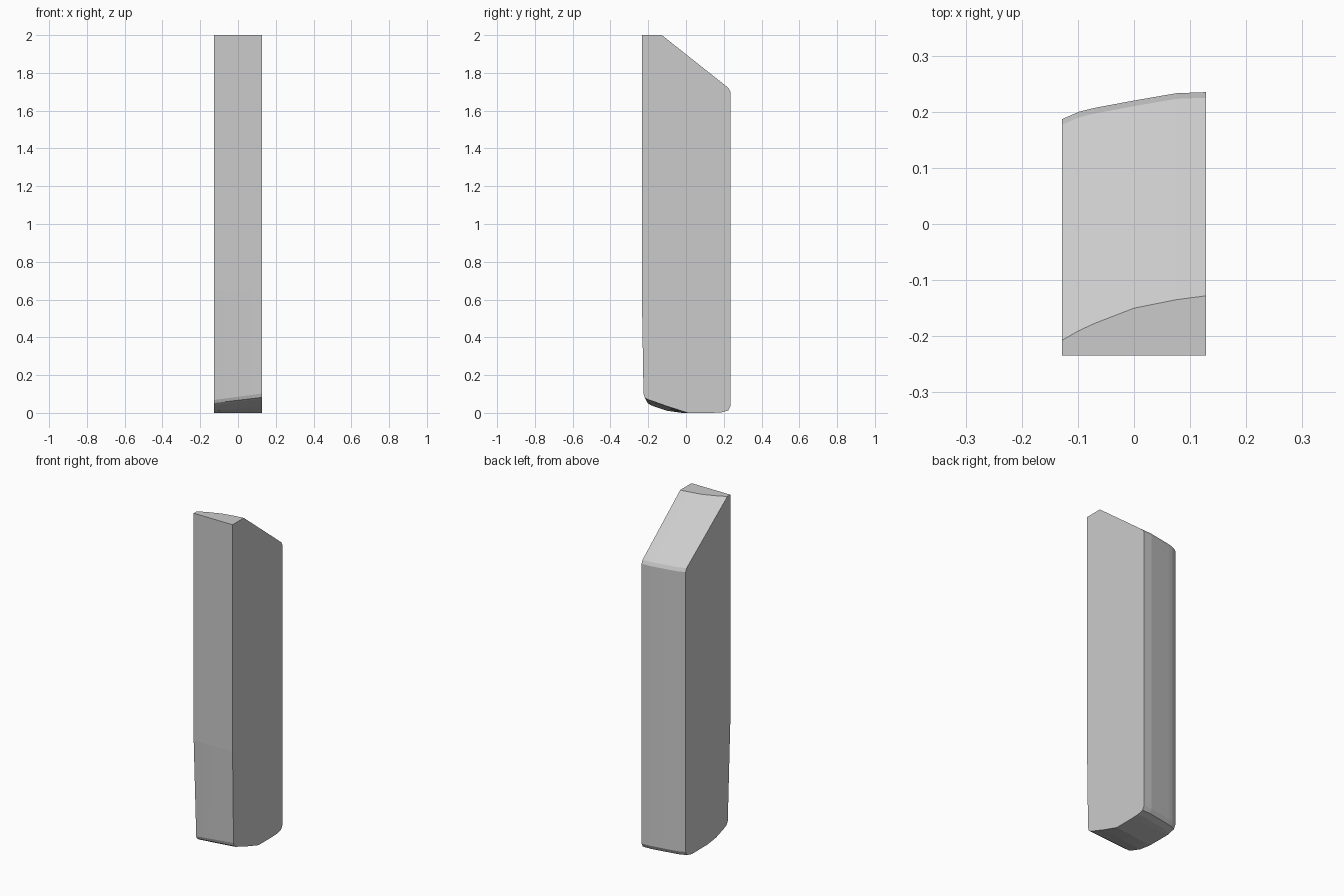
import bpy, bmesh

if "Cube" in bpy.data.objects:
    bpy.data.objects.remove(bpy.data.objects["Cube"])

# stations across the width: x, front edge of the slope, back face y
STATIONS = [
    (-0.128, -0.207, 0.187),
    (-0.098, -0.190, 0.200),
    (-0.070, -0.177, 0.207),
    (0.000, -0.150, 0.220),
    (0.075, -0.135, 0.233),
    (0.128, -0.128, 0.235),
]


def mix(a, b, t):
    return a + (b - a) * t


def side_profile(x, slope_y, back_y):
    """Closed (y, z) outline of the block at one width position."""
    t = (x + 0.128) / 0.256
    return [
        (-0.234, 2.0), (slope_y, 2.0),
        (back_y - 0.010, 1.72), (back_y, 1.70),        # slanted top
        (back_y, 0.035), (back_y - 0.012, 0.012),      # rounded heel
        (back_y - 0.05, 0.002), (0.13, 0.0),
        (mix(-0.02, 0.01, t), 0.0),                    # rising toe
        (mix(-0.10, -0.10, t), mix(0.011, 0.035, t)),
        (mix(-0.185, -0.207, t), mix(0.040, 0.073, t)),
        (mix(-0.203, -0.219, t), mix(0.052, 0.082, t)),
        (mix(-0.210, -0.225, t), mix(0.068, 0.103, t)),
        (-0.234, 0.65),                                # tapered front
    ]


# block: side profiles lofted across the width
bm = bmesh.new()
rings = [[bm.verts.new((s[0], y, z)) for y, z in side_profile(*s)] for s in STATIONS]
for a, b in zip(rings, rings[1:]):
    for i in range(len(a)):
        j = (i + 1) % len(a)
        bm.faces.new((a[i], a[j], b[j], b[i]))
bm.faces.new(rings[0])
bm.faces.new(rings[-1])
bmesh.ops.recalc_face_normals(bm, faces=bm.faces)
mesh = bpy.data.meshes.new("slanted_block")
bm.to_mesh(mesh)
bm.free()
block = bpy.data.objects.new("slanted_block", mesh)
bpy.context.collection.objects.link(block)
